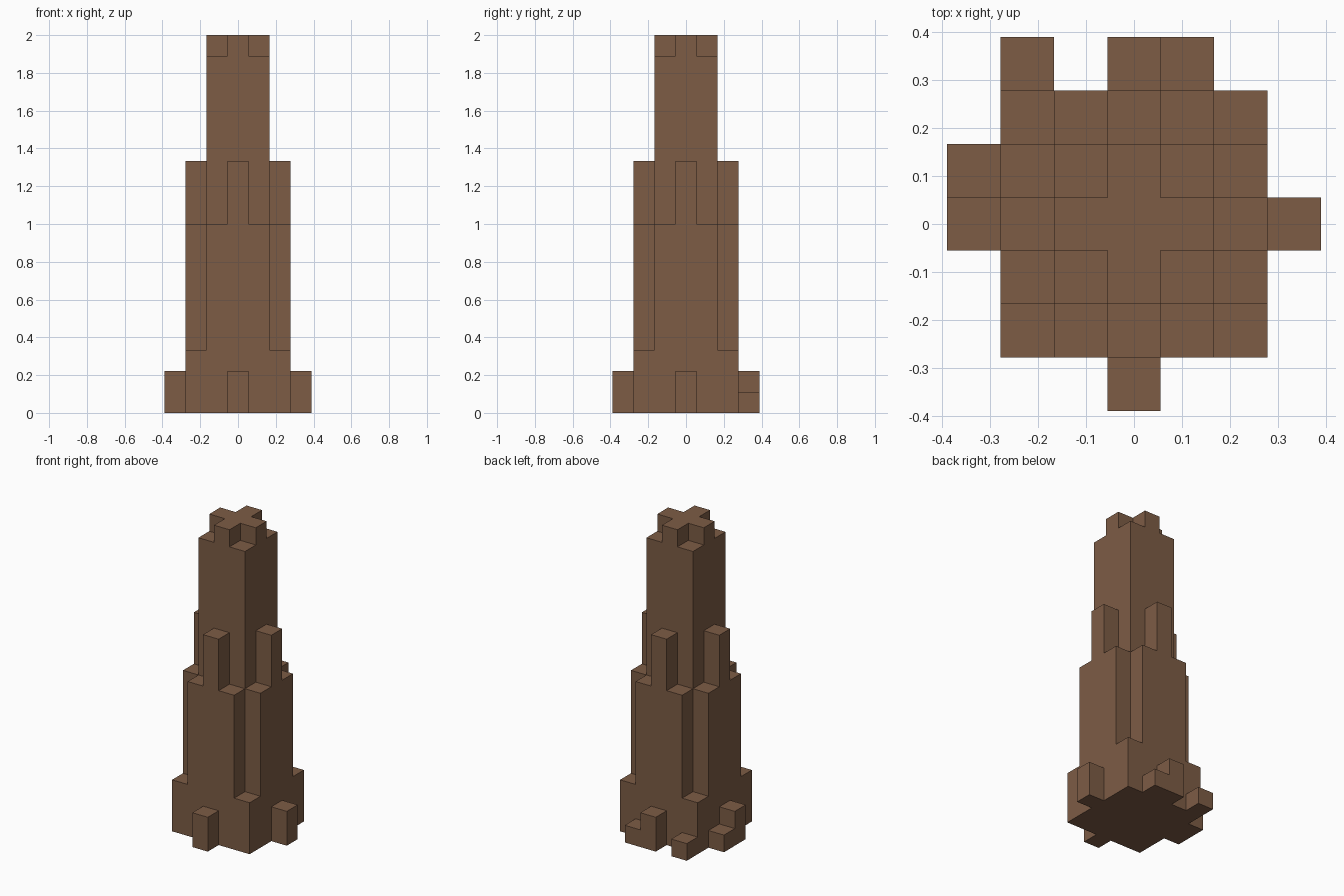
import bpy
import bmesh
import math

if "Cube" in bpy.data.objects:
    bpy.data.objects.remove(bpy.data.objects["Cube"], do_unlink=True)

U = 2 / 18  # block size

# One flat brown
brown = bpy.data.materials.new("bark brown")
brown.use_nodes = True
colour = (0.205, 0.107, 0.060, 1)
brown.diffuse_color = colour
brown.node_tree.nodes["Principled BSDF"].inputs["Base Color"].default_value = colour

# Column heights in blocks, keyed by plan cell
height = {}


def symmetric(x, y, h):
    """Set a column on all four sides, mirrored and swapped."""
    for a, b in ((x, y), (y, x)):
        for sx in (1, -1):
            for sy in (1, -1):
                height[(a * sx, b * sy)] = h


symmetric(0, 0, 18)  # shaft with a cross-shaped top
symmetric(1, 0, 18)
symmetric(1, 1, 17)  # lowered shaft corners
symmetric(2, 0, 12)  # tall middle buttresses
symmetric(2, 1, 9)   # shorter buttresses beside them
symmetric(2, 2, 3)   # corner footings

# Irregular foot blocks
height.update({
    (0, -3): 2, (3, 0): 2, (-3, 0): 2, (0, 3): 2,
    (-3, 1): 1, (1, 3): 1, (-2, 3): 1,
})


def build_tower():
    """Skin the columns, then merge the flat areas into large faces."""
    bm = bmesh.new()

    def quad(*points):
        bm.faces.new([bm.verts.new([c * U for c in p]) for p in points])

    for (x, y), h in height.items():
        x0, x1, y0, y1 = x - .5, x + .5, y - .5, y + .5
        # Top and underside
        quad((x0, y0, h), (x1, y0, h), (x1, y1, h), (x0, y1, h))
        quad((x0, y1, 0), (x1, y1, 0), (x1, y0, 0), (x0, y0, 0))
        # Walls above each lower neighbour
        sides = (
            ((x, y - 1), (x0, y0), (x1, y0)),
            ((x + 1, y), (x1, y0), (x1, y1)),
            ((x, y + 1), (x1, y1), (x0, y1)),
            ((x - 1, y), (x0, y1), (x0, y0)),
        )
        for cell, a, b in sides:
            for z in range(height.get(cell, 0), h):
                quad((*a, z), (*b, z), (*b, z + 1), (*a, z + 1))

    bmesh.ops.remove_doubles(bm, verts=bm.verts[:], dist=U * 0.01)
    bmesh.ops.dissolve_limit(bm, angle_limit=math.radians(1),
                             verts=bm.verts[:], edges=bm.edges[:])
    mesh = bpy.data.meshes.new("stepped_tower")
    bm.to_mesh(mesh)
    bm.free()
    mesh.materials.append(brown)
    obj = bpy.data.objects.new("stepped_tower", mesh)
    bpy.context.scene.collection.objects.link(obj)


build_tower()
